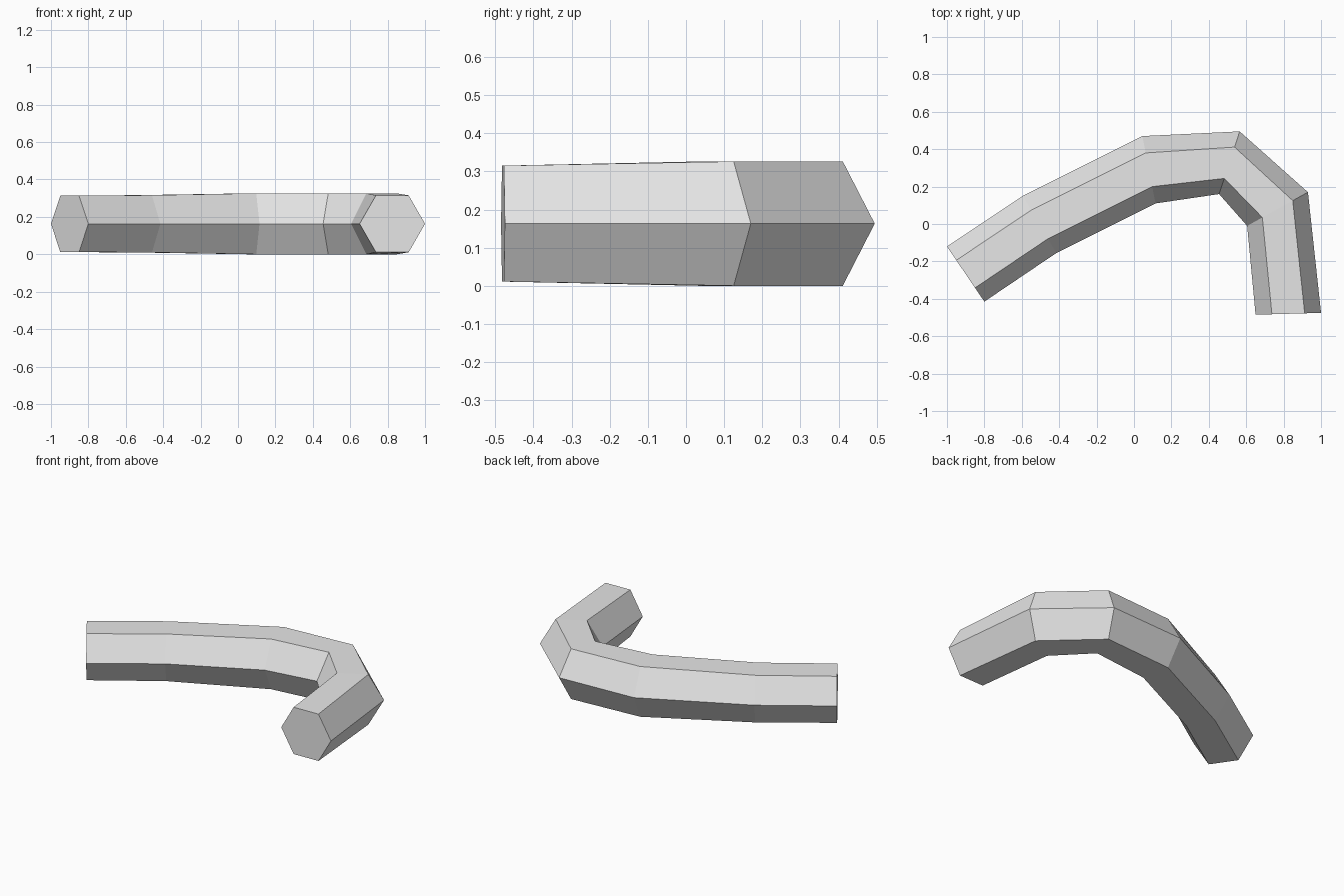
import bpy, bmesh
from math import cos, sin, radians
from mathutils import Vector

cube = bpy.data.objects.get("Cube")
if cube:
    bpy.data.objects.remove(cube, do_unlink=True)

# Plain grey material
grey = bpy.data.materials.new("light grey")
grey.use_nodes = True
colour = (0.8, 0.8, 0.8, 1)
grey.diffuse_color = colour
grey.node_tree.nodes["Principled BSDF"].inputs["Base Color"].default_value = colour

SIDES = 6
MID_Z = 0.163

# Mitred joints of the bent bar: outer corner, inner corner, half height
joints = [
    ((-1.00, -0.12), (-0.80, -0.415), 0.151),
    ((-0.595, 0.15), (-0.415, -0.155), 0.153),
    ((0.045, 0.47), (0.115, 0.11), 0.163),
    ((0.565, 0.495), (0.455, 0.16), 0.163),
    ((0.93, 0.17), (0.605, -0.01), 0.163),
    ((1.00, -0.475), (0.65, -0.485), 0.152),
]


def add_ring(bm, outer, inner, half_height):
    """Hexagon with corners at both sides and a flat top and bottom."""
    outer, inner = Vector((*outer, MID_Z)), Vector((*inner, MID_Z))
    centre, reach = (outer + inner) / 2, (outer - inner) / 2
    rise = Vector((0, 0, half_height / sin(radians(60))))
    angles = [radians(360 * i / SIDES) for i in range(SIDES)]
    return [bm.verts.new(centre + reach * cos(a) + rise * sin(a)) for a in angles]


# Hexagonal bar lofted through the joints, capped at both ends
bm = bmesh.new()
rings = [add_ring(bm, *joint) for joint in joints]
for a, b in zip(rings, rings[1:]):
    for i in range(SIDES):
        j = (i + 1) % SIDES
        bm.faces.new((a[i], a[j], b[j], b[i]))
bm.faces.new(rings[0])
bm.faces.new(rings[-1])
bmesh.ops.recalc_face_normals(bm, faces=bm.faces)

mesh = bpy.data.meshes.new("bent_hexagonal_bar")
bm.to_mesh(mesh)
bm.free()
mesh.materials.append(grey)
bar = bpy.data.objects.new("bent_hexagonal_bar", mesh)
bpy.context.collection.objects.link(bar)
